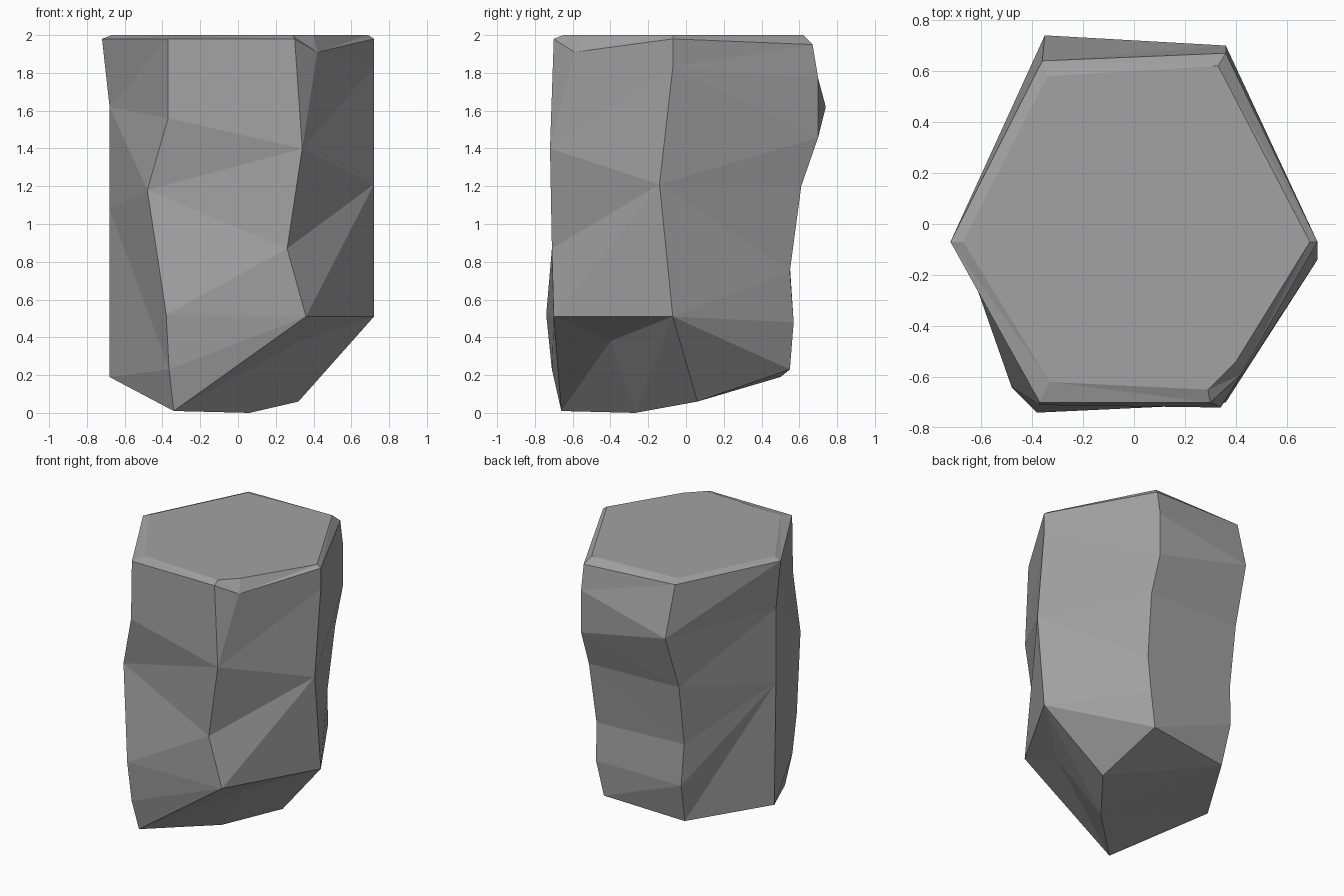
import bpy
import bmesh
from mathutils import Vector

default_cube = bpy.data.objects.get("Cube")
if default_cube:
    bpy.data.objects.remove(default_cube, do_unlink=True)


def make_material(name, colour):
    material = bpy.data.materials.new(name)
    material.use_nodes = True
    material.diffuse_color = colour
    shader = material.node_tree.nodes["Principled BSDF"]
    shader.inputs["Base Color"].default_value = colour
    shader.inputs["Roughness"].default_value = 1
    return material


mesh_builder = bmesh.new()


def add_vertex(point):
    return mesh_builder.verts.new(Vector(point))


def add_profile(*points):
    return [add_vertex(point) for point in points]


def add_face(*corners):
    return mesh_builder.faces.new(corners)


def stitch(first, second):
    """Join two descending edge profiles with triangles, highest point first."""
    i = j = 0
    while i < len(first) - 1 or j < len(second) - 1:
        first_done = i == len(first) - 1
        second_done = j == len(second) - 1
        step_first = second_done or (
            not first_done and first[i + 1].co.z >= second[j + 1].co.z
        )
        if step_first:
            add_face(first[i], first[i + 1], second[j])
            i += 1
        else:
            add_face(first[i], second[j + 1], second[j])
            j += 1


# Six weathered corner edges of the column, each from top to bottom
front_right = add_profile(
    (-.37, -.7, 1.98), (-.37, -.71, 1.56), (-.48, -.64, 1.18),
    (-.38, -.74, .52), (-.365, -.71, .23), (-.34, -.66, .01),
)
front_left = add_profile(
    (.3, -.7, 1.98), (.34, -.72, 1.4), (.26, -.71, .87), (.36, -.7, .51),
)
left = add_profile(
    (.72, -.07, 1.98), (.72, -.07, 1.83), (.72, -.14, 1.21), (.72, -.07, .51),
)
back_left = add_profile(
    (.36, .67, 1.95), (.36, .7, 1.77), (.36, .7, 1.46), (.36, .61, 1.2),
    (.34, .55, .75), (.33, .57, .48), (.28, .55, .23),
)
back_right = add_profile(
    (-.36, .64, 1.98), (-.35, .74, 1.62), (-.37, .61, 1.22),
    (-.37, .55, .78), (-.36, .57, .48), (-.34, .5, .19),
)
right = add_profile(
    (-.72, -.07, 1.98), (-.68, -.07, 1.62), (-.68, -.07, 1.08), (-.68, -.05, .19),
)

# Broken top corner and the points of the chipped underside
chip = add_vertex((.42, -.59, 1.91))
keel_middle = add_vertex((.06, -.27, 0))
keel_end = add_vertex((.32, .06, .06))
hollow = add_vertex((.33, -.4, .38))

# Side walls
stitch(front_right, front_left)
add_face(front_left[0], front_left[1], chip)
add_face(chip, left[1], left[0])
stitch(front_left[1:], [chip] + left[1:])
stitch(left, back_left)
stitch(back_left, back_right)
stitch(back_right, right)
stitch(right, front_right)

# Narrow bevel around the flat top
outer_rim = [front_right[0], front_left[0], chip, left[0],
             back_left[0], back_right[0], right[0]]
inner_plan = [(-.33, -.62), (.29, -.65), (.4, -.54), (.69, -.07),
              (.33, .62), (-.34, .58), (-.67, -.07)]
inner_rim = [add_vertex((x, y, 2)) for x, y in inner_plan]
for k, corner in enumerate(outer_rim):
    following = (k + 1) % len(outer_rim)
    add_face(corner, outer_rim[following], inner_rim[following], inner_rim[k])
add_face(*inner_rim)

# Chipped underside
chip_border = [front_left[-1], left[-1], keel_middle, front_right[-1]]
for k, corner in enumerate(chip_border):
    add_face(corner, chip_border[(k + 1) % len(chip_border)], hollow)
add_face(left[-1], keel_end, keel_middle)
add_face(left[-1], back_left[-1], keel_end)

# Sloping base
add_face(front_right[-1], keel_middle, keel_end, back_left[-1],
         back_right[-1], right[-1])

bmesh.ops.triangulate(
    mesh_builder,
    faces=[face for face in mesh_builder.faces if len(face.verts) > 3],
)
bmesh.ops.recalc_face_normals(mesh_builder, faces=mesh_builder.faces[:])

mesh = bpy.data.meshes.new("rock_column")
mesh_builder.to_mesh(mesh)
mesh_builder.free()
mesh.materials.append(make_material("stone grey", (.36, .36, .36, 1)))
rock_column = bpy.data.objects.new("rock_column", mesh)
bpy.context.collection.objects.link(rock_column)
